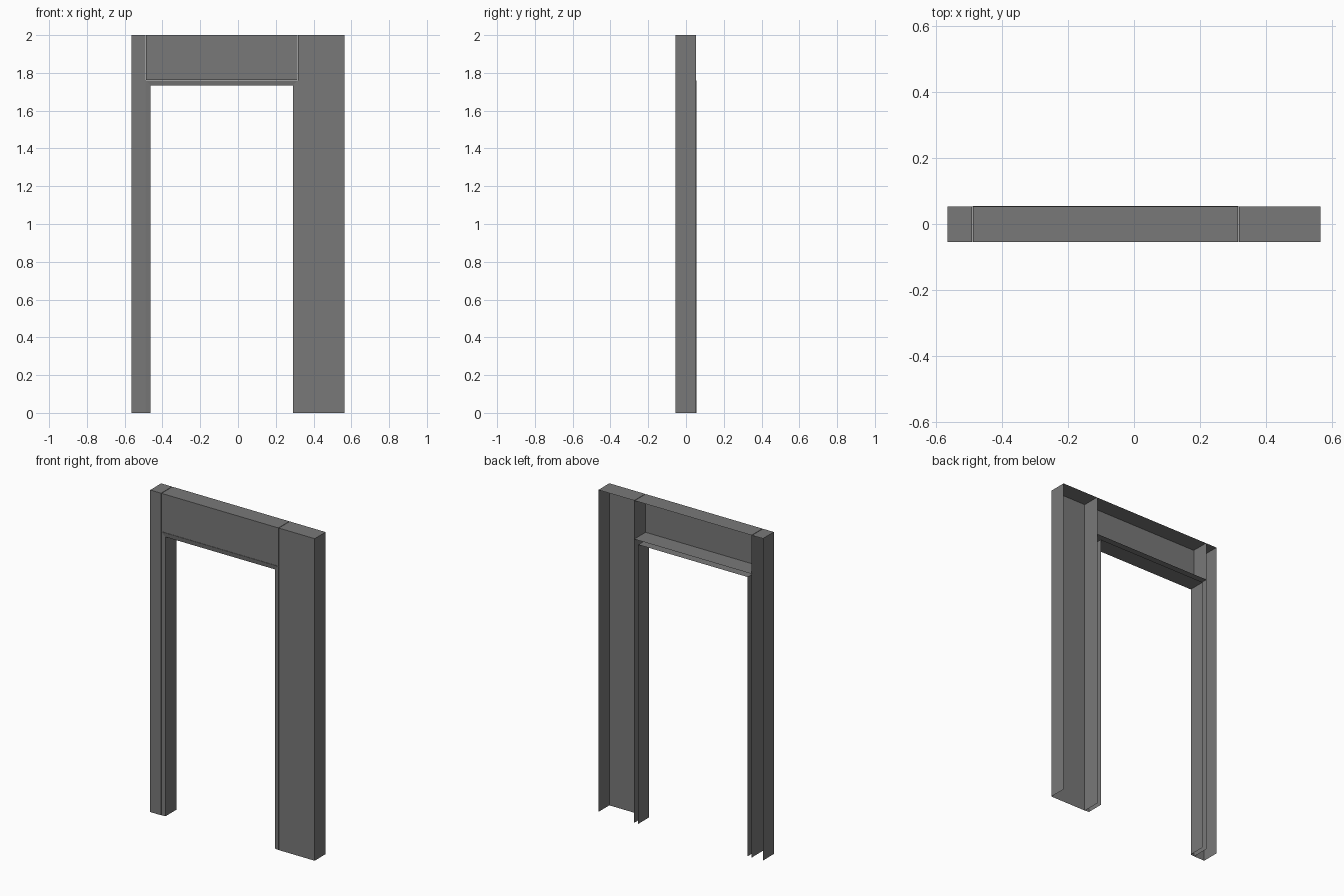
import bpy

if "Cube" in bpy.data.objects:
    bpy.data.objects.remove(bpy.data.objects["Cube"])

FRONT, BACK, TRIM_BACK = -0.0545, 0.053, 0.0545
H = 2.0
XL, XR = -0.565, 0.565        # outer sides
OL, OR, OZ = -0.489, 0.317, 1.761   # opening outside the trim
W = 0.027                     # trim width
GAP = 0.0015                  # shadow joint between parts

dark = bpy.data.materials.new("dark_metal")
dark.diffuse_color = (0.19, 0.19, 0.19, 1)
dark.use_nodes = True
dark.node_tree.nodes["Principled BSDF"].inputs["Base Color"].default_value = dark.diffuse_color


def sheet(name, verts, faces):
    me = bpy.data.meshes.new(name)
    me.from_pydata(verts, [], faces)
    me.update()
    me.materials.append(dark)
    ob = bpy.data.objects.new(name, me)
    bpy.context.collection.objects.link(ob)
    return ob


def panel_shell(name, x0, x1, z0, z1, bottom, back=BACK):
    """Thin panel with returned edges, open at the back."""
    ring = [(x0, z0), (x1, z0), (x1, z1), (x0, z1)]
    verts = [(x, y, z) for y in (FRONT, back) for x, z in ring]
    faces = [(0, 1, 2, 3)]
    for i in range(4):
        if i == 0 and not bottom:
            continue
        j = (i + 1) % 4
        faces.append((j, i, i + 4, j + 4))
    return sheet(name, verts, faces)


# Side panels, open at the floor, and the header between them
panel_shell("left_panel", XL, OL - GAP, 0, H, False)
panel_shell("right_panel", OR + GAP, XR, 0, H, False)
panel_shell("header_panel", OL + GAP, OR - GAP, OZ + GAP, H, True)

# Mitred trim channel: outer side, narrow sloped face, deep inner lining
outer = [(OL, 0), (OL, OZ), (OR, OZ), (OR, 0)]
inner = [(OL + W, 0), (OL + W, OZ - W), (OR - W, OZ - W), (OR - W, 0)]
profile = [(outer, TRIM_BACK), (outer, FRONT), (inner, FRONT + 0.004), (inner, TRIM_BACK)]
verts = [(x, y, z) for path, y in profile for x, z in path]
faces = [(r + i, r + i + 4, r + i + 5, r + i + 1) for i in range(3) for r in (0, 4, 8)]
sheet("door_trim", verts, faces)
